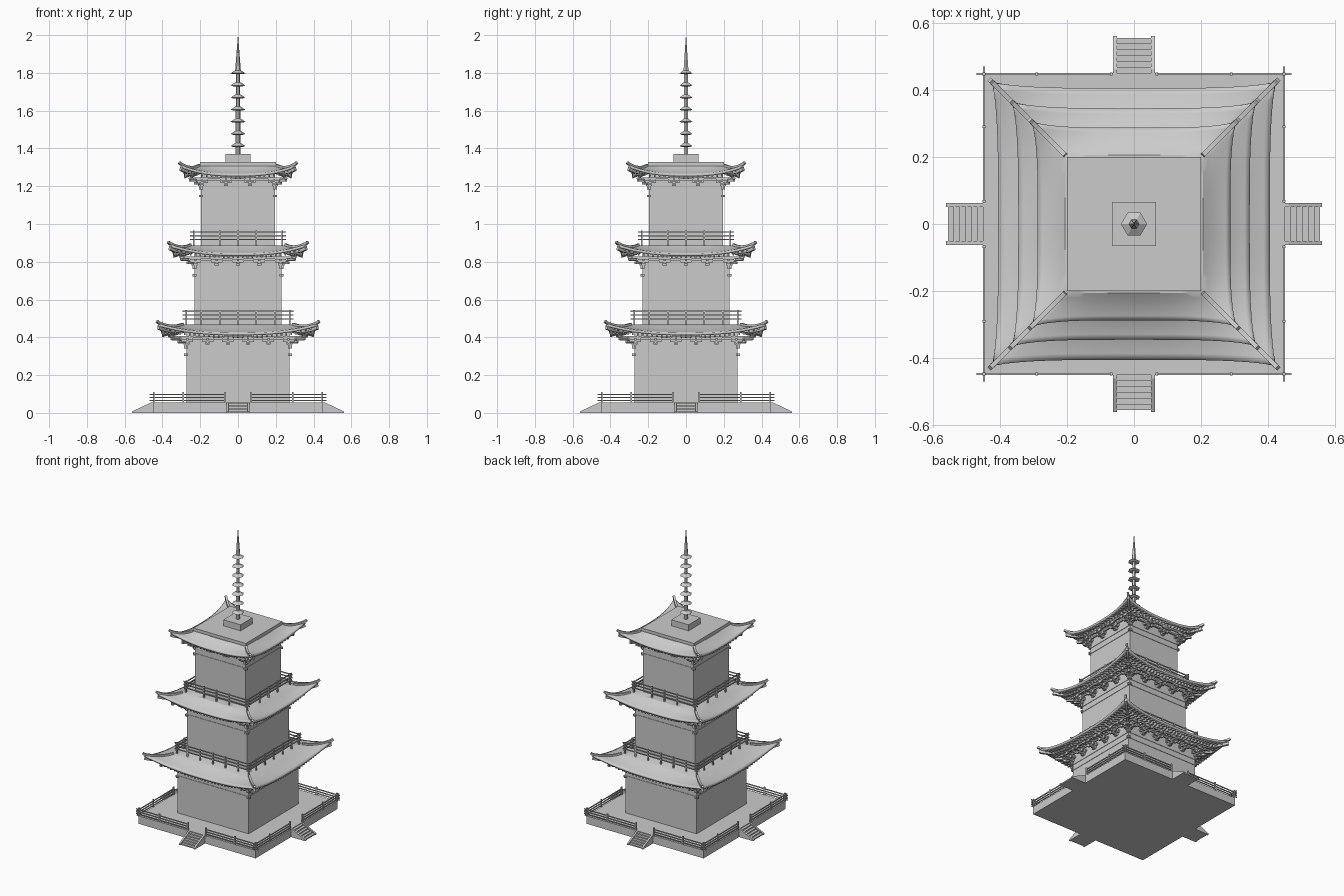
import bpy, bmesh, math
from mathutils import Matrix, Vector

if "Cube" in bpy.data.objects:
    bpy.data.objects.remove(bpy.data.objects["Cube"])

Z = Vector((0, 0, 1))


def finish(bm, name, smooth=False):
    me = bpy.data.meshes.new(name)
    bmesh.ops.recalc_face_normals(bm, faces=bm.faces)
    bm.to_mesh(me)
    bm.free()
    ob = bpy.data.objects.new(name, me)
    bpy.context.collection.objects.link(ob)
    if smooth:
        me.polygons.foreach_set("use_smooth", [True] * len(me.polygons))
        me.set_sharp_from_angle(angle=math.radians(30))
    return ob


def beam(bm, a, b, w, h):
    """Rectangular bar from a to b."""
    a, b = Vector(a), Vector(b)
    d = (b - a).normalized()
    s = (Z.cross(d) if abs(d.z) < 0.99 else Vector((0, 1, 0))).normalized()
    u = d.cross(s)
    m = Matrix((d * (b - a).length, s * w, u * h)).transposed().to_4x4()
    m.translation = (a + b) / 2
    bmesh.ops.create_cube(bm, size=1, matrix=m)


def slab(name, half, z0, z1):
    bm = bmesh.new()
    beam(bm, (-half, 0, (z0 + z1) / 2), (half, 0, (z0 + z1) / 2), 2 * half, z1 - z0)
    return finish(bm, name)


def side(k, t, d, z):
    """Point on side k: t along the side, d out from the axis."""
    return Matrix.Rotation(k * math.pi / 2, 3, 'Z') @ Vector((t, -d, z))


def railing(name, half, floor, rails, top, posts, ext, gap=0):
    bm = bmesh.new()
    for k in range(4):
        for z in rails:
            if gap:
                for s in (-1, 1):
                    beam(bm, side(k, s * gap, half, z), side(k, s * (half + ext), half, z), .006, .006)
            else:
                beam(bm, side(k, -half - ext, half, z), side(k, half + ext, half, z), .006, .006)
        for t in posts:
            beam(bm, side(k, t, half, floor), side(k, t, half, top), .008, .008)
    finish(bm, name)


# base platform, stairs and base railing
slab("base_platform", .45, 0, .055)
bm = bmesh.new()
for k in range(4):
    n = 6
    for i in range(n):
        h = .05 * (n - i) / n
        d = .45 + .105 * i / n
        beam(bm, side(k, -.055, d + .105 / n / 2, h / 2), side(k, .055, d + .105 / n / 2, h / 2), .105 / n, h)
    for s in (-1, 1):
        quads = []
        for t in (.05, .062):
            quads.append([bm.verts.new(side(k, s * t, d, z)) for d, z in
                          ((.45, 0), (.56, 0), (.56, .008), (.46, .055), (.45, .055))])
        p, q = quads
        bm.faces.new(p)
        bm.faces.new(q)
        for i in range(5):
            j = (i + 1) % 5
            bm.faces.new((p[i], p[j], q[j], q[i]))
finish(bm, "stairs")
railing("base_railing", .447, .05, (.066, .081, .097), .11,
        (-.447, -.29, -.068, .068, .29, .447), .022, .065)

# three storeys: wall half width, roof top half width, eave half width, floor
storeys = [(.273, .29, .405, .05), (.23, .25, .345, .455), (.195, .205, .287, .875)]
for i, (wall, inner, eave, floor) in enumerate(storeys):
    lift = .42 * i
    n = str(i + 1)
    top, low = .467 + lift, .424 + lift

    def roof_z(u, v):
        v = max(0, v)
        return top - (top - low) * (1.45 * v - .45 * v * v) + .05 * abs(u) ** 2.6 * v ** 1.6

    def roof_d(u, v):
        return inner + v * (eave - inner + .016 * abs(u) ** 4)

    # wall and head beams with projecting ends
    slab("wall_" + n, wall, floor, top - .01)
    bm = bmesh.new()
    for k in range(4):
        for z, h in ((.308, .012), (.353, .022)):
            e = wall + .012
            beam(bm, side(k, -e, wall - .003, z + lift), side(k, e, wall - .003, z + lift), .012, h)
    finish(bm, "head_beams_" + n)

    # curved hipped roof
    bm = bmesh.new()
    nu, nv = 20, 6
    for k in range(4):
        g = []
        for b in range(nv + 1):
            v = b / nv
            row = []
            for a in range(nu + 1):
                u = 2 * a / nu - 1
                d = roof_d(u, v)
                row.append(bm.verts.new(side(k, u * roof_d(1, v), d, roof_z(u, v))))
            g.append(row)
        for b in range(nv):
            for a in range(nu):
                bm.faces.new((g[b][a], g[b + 1][a], g[b + 1][a + 1], g[b][a + 1]))
        c = bm.verts.new((0, 0, top))
        for a in range(nu):
            bm.faces.new((c, g[0][a], g[0][a + 1]))
    bmesh.ops.remove_doubles(bm, verts=bm.verts, dist=1e-5)
    ob = finish(bm, "roof_" + n, True)
    if ob.data.polygons[0].normal.z < 0:
        ob.data.flip_normals()
    mod = ob.modifiers.new("thickness", 'SOLIDIFY')
    mod.thickness = .014
    mod.offset = -1

    # hip ridges above and hip rafters below each corner
    bm = bmesh.new()
    for k in range(4):
        pts = [(roof_d(1, v / 6), roof_z(1, v / 6)) for v in range(7)]
        pts.append((pts[-1][0] + .008, pts[-1][1] + .008))
        for (d0, z0), (d1, z1) in zip(pts, pts[1:]):
            beam(bm, side(k, d0, d0, z0 + .003), side(k, d1, d1, z1 + .003), .014, .014)
            if d1 < pts[-1][0]:
                beam(bm, side(k, d0, d0, z0 - .022), side(k, d1, d1, z1 - .022), .016, .02)
    finish(bm, "hip_ridges_" + n)

    # rafters in two layers, following the eave curve
    bm = bmesh.new()
    count = round(2 * eave / .026)
    for k in range(4):
        for a in range(count):
            t = (2 * (a + .5) / count - 1) * (eave - .008)
            for end, drop in ((eave - .003, .019), (eave - .035, .030)):
                start = max(wall - .01, abs(t))
                if end - start < .006:
                    continue
                p, q = [(d, roof_z(min(1, abs(t) / d), (d - inner) / (eave - inner)) - drop)
                        for d in (start, end)]
                beam(bm, side(k, t, *p), side(k, t, *q), .009, .011)
    finish(bm, "rafters_" + n)

    # bracket clusters, with purlins crossing at the corners
    bm = bmesh.new()
    reach = eave - wall
    d1, d2 = wall + reach * .25, wall + reach * .5
    for k in range(4):
        for d, z in ((d1, .392), (d2, .402)):
            beam(bm, side(k, -d - .02, d, z + lift), side(k, d + .02, d, z + lift), .009, .01)
        num = 6 - i
        for a in range(num):
            t = (2 * a / (num - 1) - 1) * (wall - .005)
            beam(bm, side(k, t, wall + .005, .361 + lift), side(k, t, wall + .005, .377 + lift), .022, .022)
            beam(bm, side(k, t, wall - .01, .374 + lift), side(k, t, d1 + .012, .374 + lift), .011, .012)
            beam(bm, side(k, t, wall - .01, .390 + lift), side(k, t, d2 + .014, .390 + lift), .011, .012)
            for d, z, w in ((wall + .007, .383, .026), (d1, .381, .03), (d2, .393, .03)):
                beam(bm, side(k, t - w, d, z + lift), side(k, t + w, d, z + lift), .01, .009)
                for s in (-w + .005, 0, w - .005):
                    c = side(k, t + s, d, z + lift + .008)
                    beam(bm, c - Z * .005, c + Z * .005, .012, .012)
        # diagonal corner arms
        for e, z in ((d1 + .01, .376), (d2 + .014, .392)):
            beam(bm, side(k, wall - .01, wall - .01, z + lift), side(k, e, e, z + lift), .013, .013)
    finish(bm, "brackets_" + n)

    # balcony railing on the two lower roofs
    if i < 2:
        half = inner - .015
        m = 3 - i
        posts = [.097 * a for a in range(-m + 1, m)] + [-half, half]
        railing("balcony_railing_" + n, half, top - .01,
                [z + lift for z in (.497, .518, .538)], .545 + lift, posts, .018)

# flat roof crown and spire base
slab("roof_crown", .2, 1.29, 1.328)
slab("spire_base", .066, 1.32, 1.37)


def hex_cone(bm, r0, r1, z0, z1):
    bmesh.ops.create_cone(bm, cap_ends=True, segments=6, radius1=r0, radius2=r1, depth=z1 - z0,
                          matrix=Matrix.Translation((0, 0, (z0 + z1) / 2)) @ Matrix.Rotation(math.pi / 6, 4, 'Z'))


# spire with seven hexagonal rings
bm = bmesh.new()
hex_cone(bm, .013, .011, 1.365, 1.80)
hex_cone(bm, .016, .0005, 1.80, 2.0)
finish(bm, "spire_shaft")
bm = bmesh.new()
for i in range(7):
    z = 1.415 + .0642 * i
    hex_cone(bm, .026, .039, z - .007, z - .002)
    hex_cone(bm, .039, .014, z - .002, z + .014)
finish(bm, "spire_rings")
